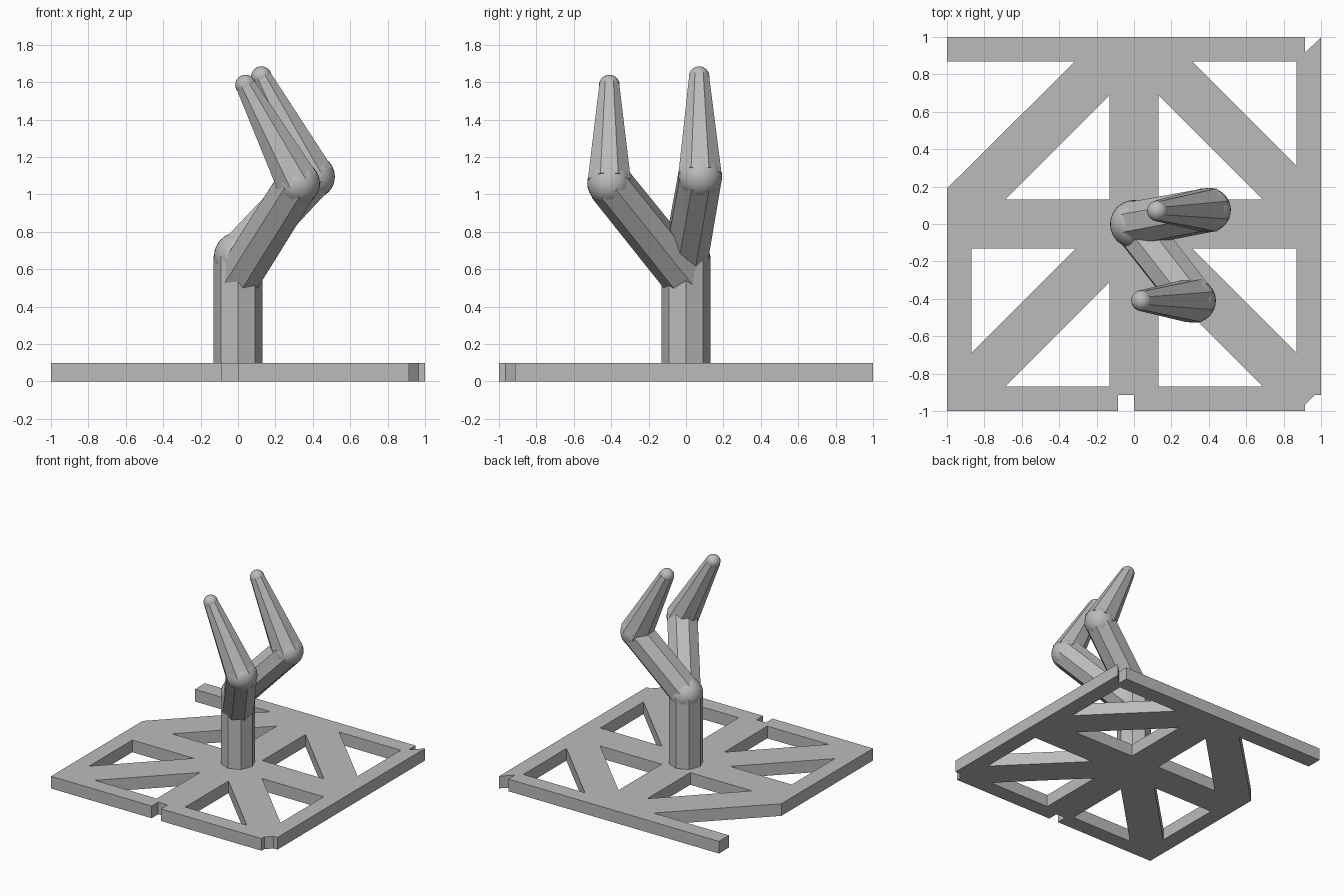
import bpy, bmesh, math
from mathutils import Vector, Matrix

cube = bpy.data.objects.get("Cube")
if cube:
    bpy.data.objects.remove(cube, do_unlink=True)

grey = bpy.data.materials.new("plain grey")
grey.use_nodes = True
colour = (0.5, 0.5, 0.5, 1)
grey.diffuse_color = colour
grey.node_tree.nodes["Principled BSDF"].inputs["Base Color"].default_value = colour


def add_object(name, bm):
    mesh = bpy.data.meshes.new(name)
    bmesh.ops.recalc_face_normals(bm, faces=bm.faces)
    bm.to_mesh(mesh)
    bm.free()
    mesh.materials.append(grey)
    obj = bpy.data.objects.new(name, mesh)
    bpy.context.collection.objects.link(obj)
    return obj


def octagon_bar(name, start, end, r1, r2, turn=22.5):
    """Eight-sided bar or taper between two points."""
    start, end = Vector(start), Vector(end)
    axis = (end - start).normalized()
    u = Vector((0, 1, 0)) - axis * axis.y
    u.normalize()
    v = axis.cross(u)
    bm = bmesh.new()
    rings = []
    for centre, r in ((start, r1), (end, r2)):
        angles = [math.radians(turn + 45 * k) for k in range(8)]
        rings.append([bm.verts.new(centre + r * (u * math.cos(a) + v * math.sin(a))) for a in angles])
    for k in range(8):
        n = (k + 1) % 8
        bm.faces.new((rings[0][k], rings[0][n], rings[1][n], rings[1][k]))
    bm.faces.new(rings[0])
    bm.faces.new(rings[1])
    return add_object(name, bm)


def ball(name, centre, radius):
    bm = bmesh.new()
    bmesh.ops.create_uvsphere(bm, u_segments=32, v_segments=16, radius=radius,
                              matrix=Matrix.Translation(centre))
    for f in bm.faces:
        f.smooth = True
    return add_object(name, bm)


# Base plate: notched outline with triangular openings
curve = bpy.data.curves.new("base_plate", "CURVE")
curve.dimensions = "2D"
curve.fill_mode = "BOTH"
curve.extrude = 0.05


def add_outline(points):
    spline = curve.splines.new("POLY")
    spline.points.add(len(points) - 1)
    for p, (x, y) in zip(spline.points, points):
        p.co = (x, y, 0, 1)
    spline.use_cyclic_u = True


add_outline([(-1, -1), (-.085, -1), (-.085, -.915), (0, -.915), (0, -1), (.915, -1),
             (.915, -.965), (.965, -.915), (1, -.915), (1, 1), (.915, .915), (.915, 1),
             (-1, 1), (-1, .87), (-.315, .87), (-1, .19)])
n, f, leg = 0.13, 0.87, 0.56
for x, y, sx, sy in ((n, n, 1, 1), (-n, n, -1, 1), (f, f, -1, -1), (n, -f, 1, 1),
                     (f, -n, -1, -1), (-f, -n, 1, -1), (-n, -f, -1, 1)):
    add_outline([(x, y), (x + sx * leg, y), (x, y + sy * leg)])

temp = bpy.data.objects.new("plate_curve", curve)
bpy.context.collection.objects.link(temp)
bpy.context.view_layer.update()
plate_mesh = bpy.data.meshes.new_from_object(temp.evaluated_get(bpy.context.evaluated_depsgraph_get()))
bpy.data.objects.remove(temp, do_unlink=True)
bm = bmesh.new()
bm.from_mesh(plate_mesh)
bpy.data.meshes.remove(plate_mesh)
bmesh.ops.remove_doubles(bm, verts=bm.verts, dist=0.0005)
bmesh.ops.translate(bm, verts=bm.verts, vec=(0, 0, 0.05))
for face in bm.faces:
    face.smooth = False
add_object("base_plate", bm)

# Central post with a rounded top
octagon_bar("post", (0, 0, 0.08), (0, 0, 0.67), 0.13, 0.13, turn=0)
ball("post_top", (0, 0, 0.67), 0.128)

# Two bent prongs, each a straight lower bar, a ball joint and a tapered tip
prongs = {
    "back": ((0, 0, 0.67), (0.4, 0.075, 1.095), (0.125, 0.07, 1.63)),
    "front": ((0, 0, 0.55), (0.32, -0.41, 1.06), (0.04, -0.41, 1.585)),
}
for side, (root, joint, tip) in prongs.items():
    octagon_bar(side + "_prong_lower", root, joint, 0.125, 0.122)
    ball(side + "_prong_root", root, 0.118)
    ball(side + "_prong_joint", joint, 0.118)
    octagon_bar(side + "_prong_upper", joint, tip, 0.124, 0.057)
    ball(side + "_prong_tip", tip, 0.055)
